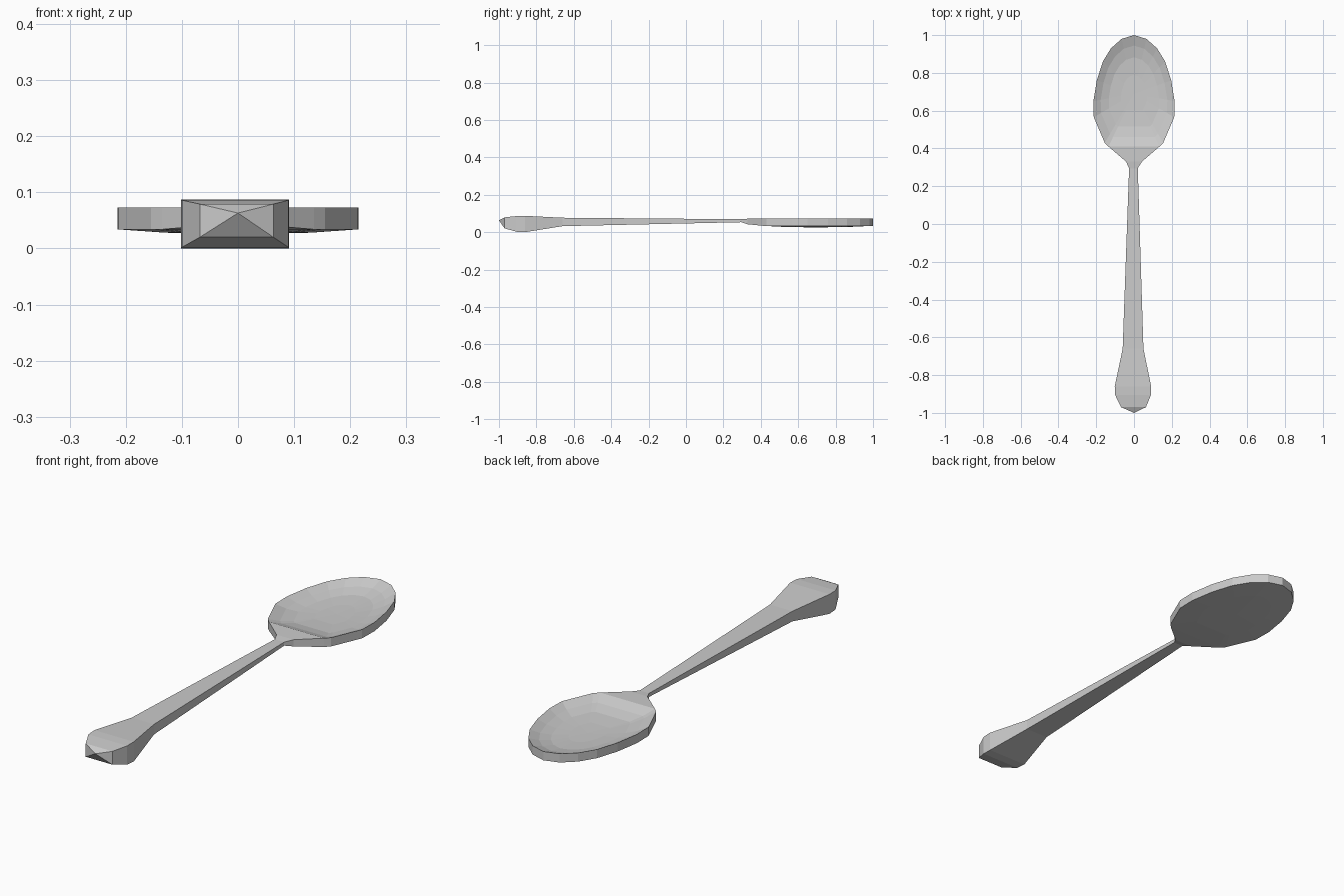
import bpy, bmesh

if "Cube" in bpy.data.objects:
    bpy.data.objects.remove(bpy.data.objects["Cube"])


def finish(name, bm):
    bmesh.ops.recalc_face_normals(bm, faces=bm.faces)
    mesh = bpy.data.meshes.new(name)
    bm.to_mesh(mesh)
    bm.free()
    obj = bpy.data.objects.new(name, mesh)
    bpy.context.collection.objects.link(obj)
    return obj


def bridge(bm, a, b):
    n = len(a)
    for i in range(n):
        j = (i + 1) % n
        bm.faces.new((a[i], a[j], b[j], b[i]))


def fan(bm, ring, point):
    v = bm.verts.new(point)
    for i in range(len(ring)):
        bm.faces.new((ring[i], ring[(i + 1) % len(ring)], v))


# handle: rectangular sections (y, left, right, bottom, top), neck flares to bowl
sections = [
    (-0.97, -0.068, 0.063, 0.02, 0.079),
    (-0.905, -0.10, 0.09, 0.002, 0.086),
    (-0.86, -0.102, 0.091, 0.0, 0.087),
    (-0.66, -0.06, 0.05, 0.032, 0.077),
    (0.295, -0.026, 0.02, 0.053, 0.069),
    (0.33, -0.042, 0.042, 0.042, 0.072),
    (0.41, -0.135, 0.135, 0.034, 0.073),
]
bm = bmesh.new()
rings = []
for y, l, r, b, t in sections:
    rings.append([bm.verts.new(p) for p in (
        (l, y, b), (r, y, b), (r, y, t), ((l + r) / 2, y, t), (l, y, t))])
for a, b in zip(rings, rings[1:]):
    bridge(bm, a, b)
fan(bm, rings[0], (0, -1, 0.063))
bm.faces.new(rings[-1])
finish("handle", bm)

# bowl: half outline mirrored, vertical rim, hollow top, shallow domed underside
half = [(0.135, 0.41), (0.155, 0.43), (0.213, 0.565), (0.215, 0.65),
        (0.197, 0.76), (0.165, 0.86), (0.122, 0.93), (0.066, 0.98)]
outline = [(0, 0.41)] + half + [(0, 1.0)] + [(-x, y) for x, y in reversed(half)]
CY = 0.69
bm = bmesh.new()


def ring(scale, z):
    return [bm.verts.new((x * scale, CY + (y - CY) * scale, z)) for x, y in outline]


levels = [ring(s, z) for s, z in (
    (0.6, 0.028), (1, 0.034), (1, 0.073), (0.82, 0.054), (0.62, 0.042), (0.32, 0.037))]
for a, b in zip(levels, levels[1:]):
    bridge(bm, a, b)
fan(bm, levels[0], (0, CY, 0.025))
fan(bm, levels[-1], (0, CY, 0.036))
finish("bowl", bm)
